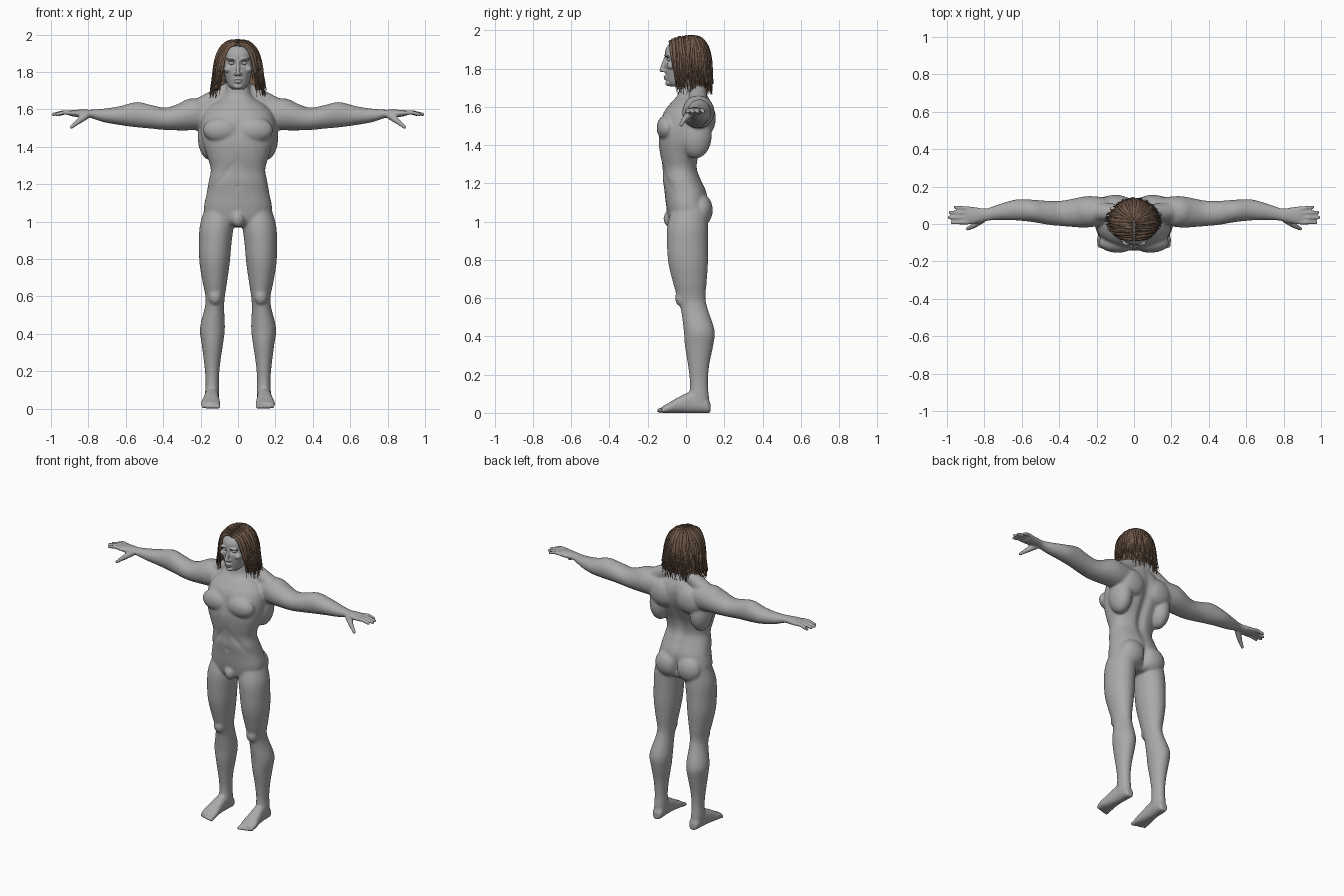
import bpy, bmesh, math, random
from mathutils import Vector, Matrix

random.seed(4)
if "Cube" in bpy.data.objects:
    bpy.data.objects.remove(bpy.data.objects["Cube"])


def material(name, rgb):
    m = bpy.data.materials.new(name)
    m.use_nodes = True
    m.diffuse_color = (*rgb, 1)
    bsdf = m.node_tree.nodes["Principled BSDF"]
    bsdf.inputs["Base Color"].default_value = (*rgb, 1)
    bsdf.inputs["Roughness"].default_value = 0.6
    return m


GREY = material("grey skin", (0.40, 0.40, 0.40))
BROWN = material("brown hair", (0.17, 0.105, 0.07))


def spline(rows, t):
    """Smooth interpolation through rows of numbers, t from 0 to 1."""
    f = t * (len(rows) - 1)
    i = min(int(f), len(rows) - 2)
    u = f - i
    a, b, c, d = (rows[min(max(i + k, 0), len(rows) - 1)] for k in (-1, 0, 1, 2))
    return [q + 0.5 * u * (r - p + u * (2 * p - 5 * q + 4 * r - s + u * (3 * (q - r) + s - p)))
            for p, q, r, s in zip(a, b, c, d)]


def section(center, u, v, power=1.0, n=28):
    """Closed rounded cross-section spanned by vectors u and v."""
    pts = []
    for k in range(n):
        c, s = math.cos(2 * math.pi * k / n), math.sin(2 * math.pi * k / n)
        pts.append(Vector(center) + Vector(u) * math.copysign(abs(c) ** power, c)
                   + Vector(v) * math.copysign(abs(s) ** power, s))
    return pts


def loft(bm, rings):
    loops = [[bm.verts.new(p) for p in ring] for ring in rings]
    n = len(loops[0])
    for a, b in zip(loops, loops[1:]):
        for k in range(n):
            bm.faces.new((a[k], a[(k + 1) % n], b[(k + 1) % n], b[k]))
    bm.faces.new(loops[0][::-1])
    bm.faces.new(loops[-1])


def upright(bm, rows, power=1.0, steps=50):
    """Loft from rows of (z, x centre, half width, front y, back y)."""
    rings = []
    for i in range(steps + 1):
        z, x, w, f, b = spline(rows, i / steps)
        rings.append(section((x, (f + b) / 2, z), (w, 0, 0), (0, (b - f) / 2, 0), power))
    loft(bm, rings)


def blob(bm, center, radii):
    m = Matrix.Translation(center) @ Matrix.Diagonal((*radii, 1))
    bmesh.ops.create_uvsphere(bm, u_segments=24, v_segments=16, radius=1, matrix=m)


def capsule(bm, a, b, ra, rb):
    a, b = Vector(a), Vector(b)
    d = (b - a).normalized()
    u = d.orthogonal().normalized()
    v = d.cross(u)
    rings = []
    for p, r, angles in ((a, ra, (-80, -50, -25, 0)), (b, rb, (0, 25, 50, 80))):
        for g in map(math.radians, angles):
            c = r * math.cos(g)
            rings.append(section(p + d * r * math.sin(g), u * c, v * c, n=14))
    loft(bm, rings)


def make(name, bm, mat):
    bmesh.ops.recalc_face_normals(bm, faces=bm.faces)
    me = bpy.data.meshes.new(name)
    bm.to_mesh(me)
    bm.free()
    ob = bpy.data.objects.new(name, me)
    bpy.context.collection.objects.link(ob)
    me.materials.append(mat)
    return ob


def bake(ob):
    dg = bpy.context.evaluated_depsgraph_get()
    me = bpy.data.meshes.new_from_object(ob.evaluated_get(dg))
    ob.modifiers.clear()
    ob.data = me
    me.materials.clear()
    me.materials.append(GREY)


def fuse(ob, voxel, sculpt, softness, rounds):
    """Mirror, weld into one skin, carve by rule, then soften."""
    mir = ob.modifiers.new("mirror", "MIRROR")
    mir.use_mirror_merge = False
    rem = ob.modifiers.new("weld", "REMESH")
    rem.mode = "VOXEL"
    rem.voxel_size = voxel
    bake(ob)
    group = ob.vertex_groups.new(name="soft")
    for v in ob.data.vertices:
        group.add([v.index], softness(v.co), "REPLACE")
        v.co.y += sculpt(v.co)
    smooth = ob.modifiers.new("soften", "SMOOTH")
    smooth.factor, smooth.iterations, smooth.vertex_group = 0.5, rounds, "soft"
    bake(ob)
    for v in ob.data.vertices:
        v.co.z = max(v.co.z, 0)
    ob.data.polygons.foreach_set("use_smooth", [True] * len(ob.data.polygons))


def bump(x, size):
    return math.exp(-(x / size) ** 2)


# Torso and neck
bm = bmesh.new()
upright(bm, [(.97, 0, .05, -.05, .07), (1.0, 0, .16, -.085, .10), (1.07, 0, .182, -.102, .115),
             (1.15, 0, .168, -.112, .11), (1.22, 0, .156, -.122, .08), (1.28, 0, .146, -.124, .06),
             (1.35, 0, .165, -.136, .07), (1.42, 0, .188, -.144, .10), (1.5, 0, .2, -.138, .135),
             (1.57, 0, .19, -.118, .145), (1.62, 0, .15, -.08, .135), (1.66, 0, .09, -.045, .115),
             (1.7, 0, .068, -.035, .1), (1.78, 0, .062, -.03, .09)], .88, 80)
blob(bm, (.088, -.1, 1.49), (.1, .054, .068))      # chest muscle
blob(bm, (.078, .078, 1.06), (.088, .062, .085))   # buttock
blob(bm, (.15, .05, 1.45), (.065, .085, .12))      # side of back
blob(bm, (.1, .1, 1.54), (.1, .056, .09))          # shoulder blade
blob(bm, (0, -.083, 1.015), (.035, .035, .045))    # front of pelvis
blob(bm, (.235, .065, 1.58), (.1, .082, .08))      # shoulder
capsule(bm, (.03, .06, 1.71), (.2, .065, 1.615), .045, .05)

# Leg
upright(bm, [(1.08, .1, .075, -.07, .11), (.98, .114, .09, -.098, .115), (.88, .122, .087, -.1, .115),
             (.78, .125, .081, -.092, .115), (.68, .124, .066, -.068, .108), (.6, .122, .052, -.045, .102),
             (.54, .126, .052, -.027, .115), (.43, .137, .067, -.012, .15), (.35, .137, .058, -.006, .142),
             (.25, .138, .044, .01, .122), (.16, .138, .036, .02, .115), (.09, .138, .038, .015, .12),
             (.03, .138, .036, .0, .125)])
blob(bm, (.122, -.025, .6), (.036, .032, .045))    # kneecap

# Foot and toes
foot = [(.128, .136, .02, .05), (.105, .137, .034, .08), (.03, .14, .038, .11),
        (-.04, .144, .045, .082), (-.09, .146, .052, .052), (-.125, .145, .046, .034)]
rings = []
for i in range(25):
    y, x, w, top = spline(foot, i / 24)
    rings.append(section((x, y, top / 2), (w, 0, 0), (0, 0, top / 2), .85))
loft(bm, rings)
for i in range(5):
    capsule(bm, (.109 + .0185 * i, -.105, .018), (.107 + .02 * i, -.138 + .005 * i, .012),
            .014 - .001 * i, .013 - .001 * i)

# Arm and palm: x, y centre, z centre, depth radius, height radius
arm = [(.14, .07, 1.57, .07, .08), (.25, .065, 1.572, .084, .084), (.375, .057, 1.55, .069, .061),
       (.46, .06, 1.56, .064, .063), (.54, .07, 1.572, .06, .068), (.63, .075, 1.567, .056, .051),
       (.72, .064, 1.568, .043, .036), (.79, .05, 1.577, .034, .022), (.84, .046, 1.578, .042, .021),
       (.89, .046, 1.58, .049, .016), (.905, .046, 1.58, .044, .01)]
rings = []
for i in range(61):
    x, y, z, ry, rz = spline(arm, i / 60)
    rings.append(section((x, y, z), (0, ry, 0), (0, 0, rz)))
loft(bm, rings)

# Fingers and thumb
for y0, y1, tip in ((.009, .008, .972), (.033, .035, .989), (.058, .062, .983), (.081, .09, .957)):
    mid = ((.885 + tip) / 2, (y0 + y1) / 2, 1.584)
    capsule(bm, (.885, y0, 1.581), mid, .012, .0112)
    capsule(bm, mid, (tip, y1, 1.573), .0112, .0092)
capsule(bm, (.81, .025, 1.568), (.855, -.008, 1.535), .02, .015)
capsule(bm, (.855, -.008, 1.535), (.89, -.026, 1.506), .014, .01)


def carve_body(p):
    d = 0
    if p.y > 0 and abs(p.x) < .2:                      # spine and cleft
        d -= .02 * bump(p.x, .026) * bump(p.z - 1.4, .2)
        d -= .025 * bump(p.x, .014) * bump(p.z - 1.05, .06)
    if p.y < -.04 and abs(p.x) < .2:                   # breastbone, belly line, ribs
        d += .008 * bump(p.x, .014) * bump(p.z - 1.5, .07)
        d += .004 * bump(p.x, .014) * bump(p.z - 1.28, .09)
        d += .006 * bump(p.z - 1.34 + 1.2 * abs(p.x), .02) * bump(p.x - math.copysign(.08, p.x), .06)
        d += .007 * bump(p.x, .008) * bump(p.z - 1.185, .01)
    return d


body = make("body", bm, GREY)
fuse(body, .0062, carve_body, lambda p: .12 if abs(p.x) > .8 or p.z < .05 else 1, 14)

# Head with face
bm = bmesh.new()
upright(bm, [(1.706, 0, .03, -.08, -.01), (1.725, 0, .05, -.096, .03), (1.76, 0, .066, -.104, .07),
             (1.8, 0, .075, -.11, .085), (1.85, 0, .08, -.11, .095), (1.9, 0, .08, -.107, .095),
             (1.935, 0, .062, -.08, .07), (1.955, 0, .025, -.035, .03)], .92, 40)
blob(bm, (0, -.09, 1.724), (.026, .018, .016))     # chin
blob(bm, (.035, -.1, 1.868), (.03, .016, .008))    # brow
blob(bm, (.054, -.074, 1.815), (.022, .026, .02))  # cheekbone
blob(bm, (0, -.104, 1.758), (.025, .014, .006))    # upper lip
blob(bm, (0, -.102, 1.746), (.021, .014, .006))    # lower lip
blob(bm, (.012, -.114, 1.788), (.009, .012, .008)) # nostril
blob(bm, (.083, .01, 1.835), (.01, .02, .032))     # ear
capsule(bm, (0, -.108, 1.855), (0, -.126, 1.793), .009, .0125)


def carve_head(p):
    if p.y > -.06:
        return 0
    return .02 * bump(abs(p.x) - .033, .018) * bump(p.z - 1.848, .012)


head = make("head", bm, GREY)
fuse(head, .0036, carve_head, lambda p: 1, 3)

# Eyes
bm = bmesh.new()
for side in (1, -1):
    blob(bm, (.033 * side, -.086, 1.847), (.017, .013, .009))
eyes = make("eyes", bm, GREY)
eyes.data.polygons.foreach_set("use_smooth", [True] * len(eyes.data.polygons))

# Hair: sweeps from a middle parting, then hangs to the shoulders
FALL = [(.03, .1, 1.966), (.45, .5, 1.957), (.8, .82, 1.917), (1.0, .98, 1.855),
        (1.1, 1.03, 1.785), (1.17, 1.01, 1.725), (1.2, .97, 1.66)]


def hair_point(side, angle, t, lift=0):
    kx, ky, z = spline(FALL, t)
    c, s = math.cos(angle), math.sin(angle)
    front = max(0, c)
    if c > 0:
        ky = 1.2 - .3 * t
    z -= .05 * front * front * (1 - t)
    x = s * (.115 * kx + lift)
    y = .012 - c * (.112 * ky + lift) + .03 * front * t * t
    return Vector((side * x, y, z + lift * (1 - t)))


START = math.radians(43)
bm = bmesh.new()
for side in (1, -1):
    grid = [[bm.verts.new(hair_point(side, START + (math.pi - START) * i / 20, .88 * j / 20))
             for j in range(21)] for i in range(21)]
    for i in range(20):
        for j in range(20):
            bm.faces.new((grid[i][j], grid[i + 1][j], grid[i + 1][j + 1], grid[i][j + 1]))
bmesh.ops.remove_doubles(bm, verts=bm.verts, dist=.0005)
cap = make("hair_cap", bm, BROWN)
cap.data.polygons.foreach_set("use_smooth", [True] * len(cap.data.polygons))

curve = bpy.data.curves.new("hair_locks", "CURVE")
curve.dimensions = "3D"
curve.bevel_depth = .0075
curve.bevel_resolution = 1
curve.use_fill_caps = True
curve.materials.append(BROWN)
for side in (1, -1):
    for i in range(75):
        angle = START + (math.pi - START) * (i + random.random() * .7) / 75
        length, lift = random.uniform(.84, 1.0), random.uniform(-.001, .006)
        phase, wave = random.uniform(0, 6.3), random.uniform(.01, .05)
        flare = random.uniform(-.004, .016)
        sp = curve.splines.new("POLY")
        sp.points.add(17)
        for j, pt in enumerate(sp.points):
            t = j / 17
            a = angle + wave * t * 2 * math.sin(phase + 9 * t)
            p = hair_point(side, a, t * length, lift + flare * t ** 3)
            pt.co = (*p, 1)
            pt.radius = (.55 + .5 * math.sin(math.pi * min(1, t * 1.3))) * (1 - .75 * max(0, t - .7) / .3)
        sp.use_smooth = True
locks = bpy.data.objects.new("hair_locks", curve)
bpy.context.collection.objects.link(locks)
